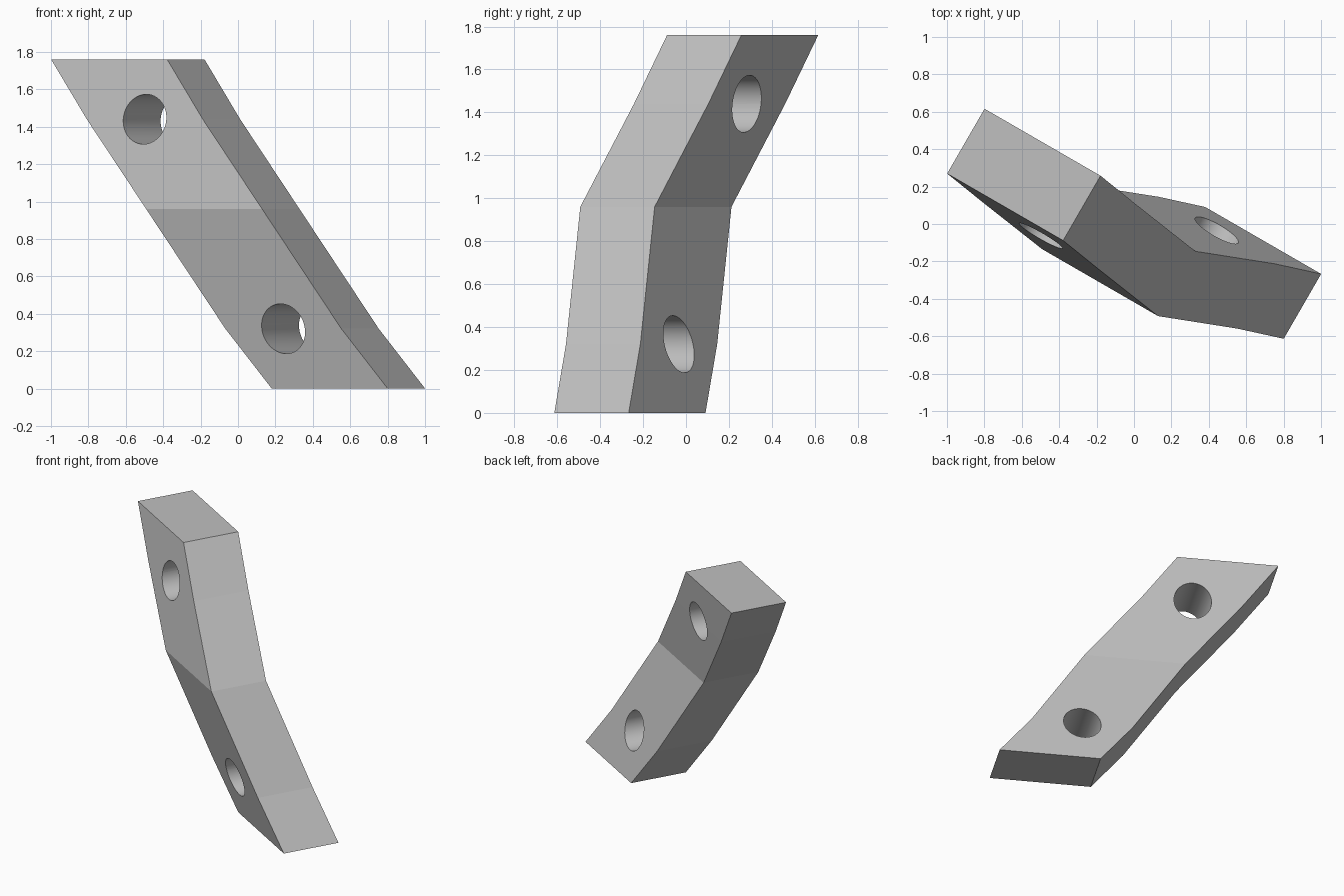
import bpy, bmesh, math
from mathutils import Matrix, Vector

cube = bpy.data.objects.get("Cube")
if cube:
    bpy.data.objects.remove(cube, do_unlink=True)

# Horizontal directions of the bar: along its wide face and through it
ACROSS = Vector((math.cos(math.radians(-30)), math.sin(math.radians(-30)), 0))
THROUGH = Vector((0.5, math.sin(math.radians(60)), 0))
UP = Vector((0, 0, 1))
WIDTH, DEPTH, HEIGHT = 0.716, 0.4, 1.76
HOLE_RADIUS = 0.133

# Level sections: height, centre across, front face offset
SECTIONS = [(0, 0.642, -0.131), (0.32, 0.4, -0.208), (0.96, 0, -0.362),
            (1.44, -0.4, -0.304), (HEIGHT, -0.642, -0.266)]


def place(s, d, z):
    return ACROSS * s + THROUGH * d + UP * z


def make_object(name, bm, material):
    bmesh.ops.recalc_face_normals(bm, faces=bm.faces[:])
    mesh = bpy.data.meshes.new(name)
    bm.to_mesh(mesh)
    bm.free()
    mesh.materials.append(material)
    obj = bpy.data.objects.new(name, mesh)
    bpy.context.collection.objects.link(obj)
    return obj


grey = bpy.data.materials.new("plain grey")
grey.use_nodes = True
colour = (0.53, 0.53, 0.53, 1)
grey.diffuse_color = colour
grey.node_tree.nodes["Principled BSDF"].inputs["Base Color"].default_value = colour

# Bent bar, lofted through the level sections
bm = bmesh.new()
rings = []
for z, s, d in SECTIONS:
    corners = [(-1, 0), (1, 0), (1, 1), (-1, 1)]
    rings.append([bm.verts.new(place(s + u * WIDTH / 2, d + v * DEPTH, z))
                  for u, v in corners])
for low, high in zip(rings, rings[1:]):
    for i in range(4):
        j = (i + 1) % 4
        bm.faces.new((low[i], low[j], high[j], high[i]))
bm.faces.new(rings[0])
bm.faces.new(rings[-1])
bar = make_object("bent_bar", bm, grey)

# Two level bolt holes through the wide faces
for name, (z, s, d) in (("lower_hole_cutter", SECTIONS[1]),
                        ("upper_hole_cutter", SECTIONS[3])):
    bm = bmesh.new()
    centre = place(s, d + DEPTH / 2, z)
    axis_turn = THROUGH.to_track_quat('Z', 'Y').to_matrix().to_4x4()
    bmesh.ops.create_cone(bm, cap_ends=True, segments=64, radius1=HOLE_RADIUS,
                          radius2=HOLE_RADIUS, depth=DEPTH * 3,
                          matrix=Matrix.Translation(centre) @ axis_turn)
    for face in bm.faces:
        face.smooth = len(face.verts) == 4
    cutter = make_object(name, bm, grey)
    cutter.hide_render = True
    cut = bar.modifiers.new(name, 'BOOLEAN')
    cut.operation = 'DIFFERENCE'
    cut.solver = 'EXACT'
    cut.object = cutter
    bpy.context.view_layer.objects.active = bar
    bpy.ops.object.modifier_apply(modifier=cut.name)
    bpy.data.objects.remove(cutter, do_unlink=True)
